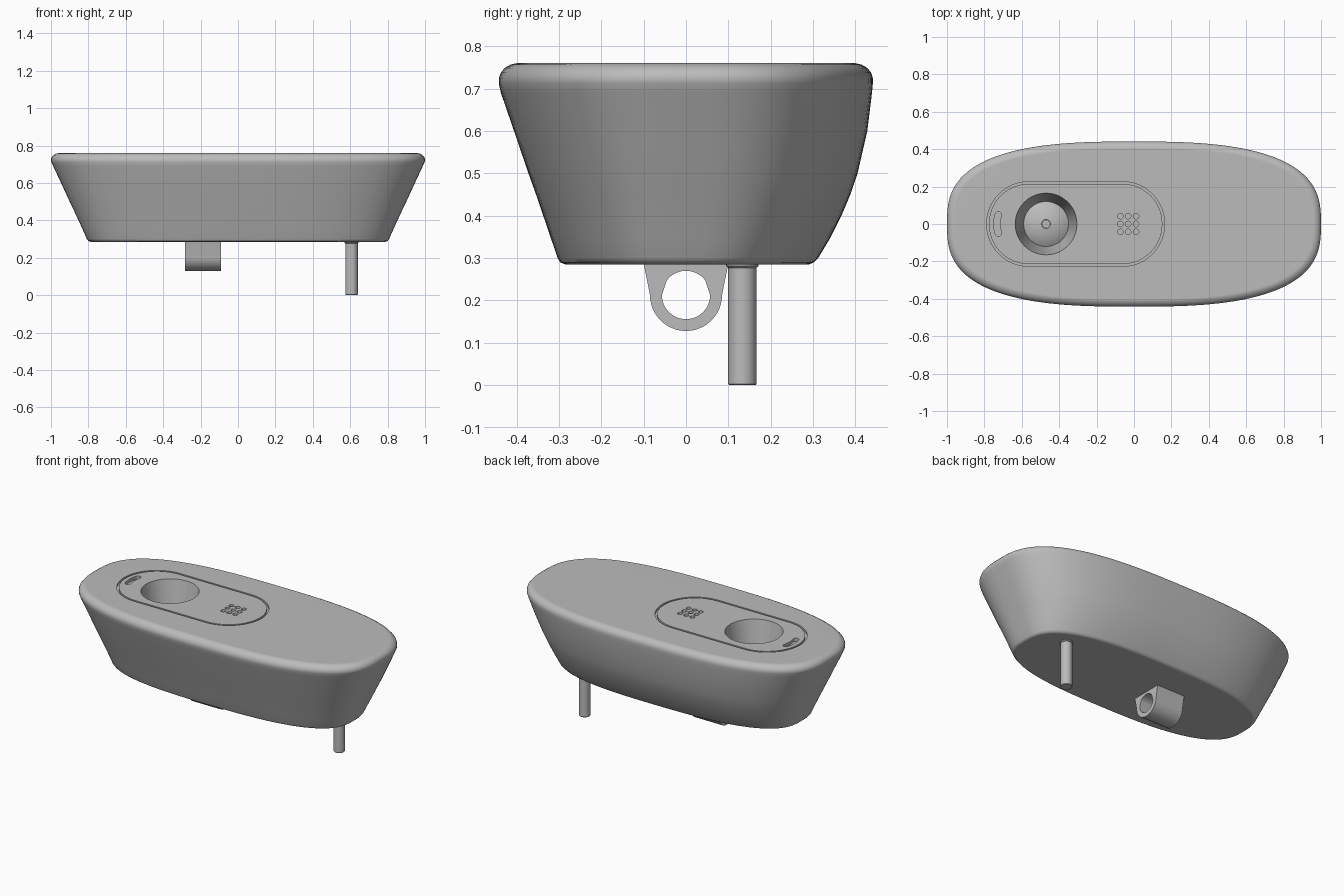
import bpy, bmesh
from math import sin, cos, pi, atan2, radians, copysign

default = bpy.data.objects.get("Cube")
if default:
    bpy.data.objects.remove(default, do_unlink=True)

grey = bpy.data.materials.new("satin grey")
grey.use_nodes = True
grey.diffuse_color = (0.5, 0.5, 0.5, 1)
bsdf = grey.node_tree.nodes["Principled BSDF"]
bsdf.inputs["Base Color"].default_value = grey.diffuse_color
bsdf.inputs["Roughness"].default_value = 0.5


def loft(bm, loops, cyclic=False):
    """Skin equal-length loops; cap the ends, or join last to first."""
    rings = [[bm.verts.new(p) for p in loop] for loop in loops]
    n = len(rings[0])
    pairs = list(zip(rings, rings[1:]))
    if cyclic:
        pairs.append((rings[-1], rings[0]))
    else:
        bm.faces.new(rings[0][::-1])
        bm.faces.new(rings[-1])
    for a, b in pairs:
        for i in range(n):
            j = (i + 1) % n
            bm.faces.new((a[i], a[j], b[j], b[i]))


def make_object(name, bm):
    bmesh.ops.recalc_face_normals(bm, faces=bm.faces)
    mesh = bpy.data.meshes.new(name)
    bm.to_mesh(mesh)
    bm.free()
    mesh.materials.append(grey)
    ob = bpy.data.objects.new(name, mesh)
    bpy.context.collection.objects.link(ob)
    return ob


def select(ob):
    bpy.ops.object.select_all(action='DESELECT')
    ob.select_set(True)
    bpy.context.view_layer.objects.active = ob


def smooth(ob):
    select(ob)
    bpy.ops.object.shade_smooth_by_angle(angle=radians(35))
    mod = ob.modifiers.new("flat caps", 'WEIGHTED_NORMAL')
    mod.keep_sharp = True


def circle(x, y, r, z, n=48):
    return [(x + r * cos(2 * pi * i / n), y + r * sin(2 * pi * i / n), z) for i in range(n)]


def superellipse(z, half_x, front, back, power=2.8, n=128):
    pts = []
    for i in range(n):
        c, s = cos(2 * pi * i / n), sin(2 * pi * i / n)
        x = copysign(abs(c) ** (2 / power), c) * half_x
        y = copysign(abs(s) ** (2 / power), s) * (back if s > 0 else front)
        pts.append((x, y, z))
    return pts


def stadium(cx, half_len, r, z, n=24):
    pts = []
    for side in (1, -1):
        for i in range(n + 1):
            a = -pi / 2 + pi * i / n
            pts.append((cx + side * (half_len - r + r * cos(a)), side * r * sin(a), z))
    return pts


def arc_slot(cx, radius, spread, w, z, n=8):
    """Round-ended slot bent along an arc that faces -x."""
    pts = []
    for i in range(n + 1):
        a = pi - spread + 2 * spread * i / n
        pts.append((cx + (radius + w) * cos(a), (radius + w) * sin(a), z))
    for end, inner in ((pi + spread, 1), (pi - spread, 0)):
        ex, ey = cx + radius * cos(end), radius * sin(end)
        start = end if inner else end + pi
        for i in range(1, n):
            a = start + pi * i / n
            pts.append((ex + w * cos(a), ey + w * sin(a), z))
        if inner:
            for k in range(n + 1):
                a = pi + spread - 2 * spread * k / n
                pts.append((cx + (radius - w) * cos(a), (radius - w) * sin(a), z))
    return pts


# Body: flared shell, straight at the front and bulging at the back
TOP = 0.76
sections = [  # height, half width, front depth, back depth
    (0.285, 0.788, 0.285, 0.29), (0.29, 0.80, 0.297, 0.302), (0.30, 0.808, 0.303, 0.312),
    (0.35, 0.83, 0.32, 0.342), (0.40, 0.853, 0.337, 0.367), (0.45, 0.876, 0.354, 0.388),
    (0.50, 0.90, 0.372, 0.405), (0.60, 0.946, 0.406, 0.428), (0.69, 0.988, 0.437, 0.439),
    (0.712, 0.998, 0.442, 0.441), (0.725, 1.0, 0.442, 0.441), (0.738, 0.996, 0.437, 0.437),
    (0.749, 0.987, 0.428, 0.428), (0.757, 0.973, 0.414, 0.414), (TOP, 0.957, 0.40, 0.40)]
bm = bmesh.new()
loft(bm, [superellipse(*s) for s in sections])
body = make_object("body", bm)

# Recesses in the top: panel groove, lens well, microphone holes, indicator slot
HIGH, CX, LENS = TOP + 0.03, -0.312, -0.47
bm = bmesh.new()
floor = TOP - 0.012
loft(bm, [stadium(CX, 0.476, 0.227, floor), stadium(CX, 0.476, 0.227, HIGH),
          stadium(CX, 0.464, 0.215, HIGH), stadium(CX, 0.464, 0.215, floor)], cyclic=True)
well = [(0.171, HIGH), (0.165, TOP), (0.12, 0.53), (0.10, 0.543), (0.075, 0.553),
        (0.05, 0.56), (0.024, 0.564), (0.022, 0.556)]
loft(bm, [circle(LENS, 0, r, z) for r, z in well])
for i in (-1, 0, 1):
    for j in (-1, 0, 1):
        x, y = -0.031 + 0.042 * i, 0.042 * j
        loft(bm, [circle(x, y, 0.015, z, 20) for z in (TOP - 0.02, HIGH)])
loft(bm, [arc_slot(-0.56, 0.173, 0.29, 0.017, z) for z in (TOP - 0.02, HIGH)])
cutter = make_object("recess_cutter", bm)
cutter.hide_render = True

cut = body.modifiers.new("recesses", 'BOOLEAN')
cut.operation = 'DIFFERENCE'
cut.solver = 'EXACT'
cut.object = cutter
select(body)
bpy.ops.object.modifier_apply(modifier=cut.name)
bpy.data.objects.remove(cutter, do_unlink=True)
smooth(body)

# Mounting lug: eyelet running along x under the body
CZ, R_OUT, R_IN = 0.213, 0.085, 0.057
outer = [(R_OUT * cos(pi + pi * i / 24), CZ + R_OUT * sin(pi + pi * i / 24)) for i in range(25)]
outer += [(0.1 - 0.2 * i / 20, 0.288) for i in range(21)]
inner = []
for y, z in outer:
    a = atan2(z - CZ, y)
    inner.append((R_IN * cos(a), CZ + R_IN * sin(a)))
bm = bmesh.new()
loft(bm, [[(x, y, z) for y, z in ring] for ring, x in
          ((outer, -0.284), (outer, -0.09), (inner, -0.09), (inner, -0.284))], cyclic=True)
smooth(make_object("mounting_lug", bm))

# Cable pin with a thin collar where it meets the body
bm = bmesh.new()
stem = [(0.031, 0), (0.0335, 0.003), (0.0335, 0.277), (0.038, 0.281), (0.038, 0.29)]
loft(bm, [circle(0.607, 0.133, r, z, 32) for r, z in stem])
smooth(make_object("cable_pin", bm))
